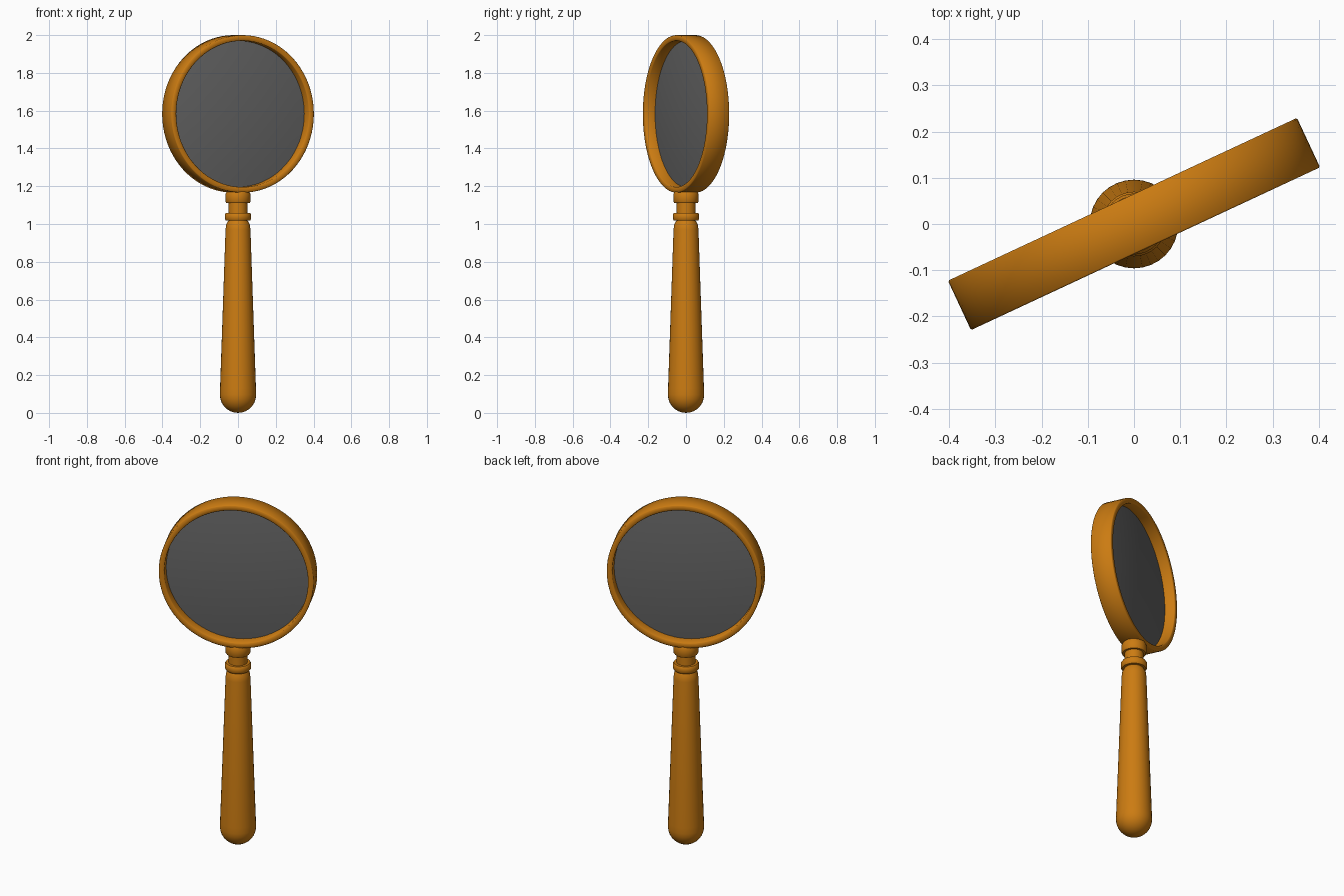
import bpy
import math
from mathutils import Matrix

cube = bpy.data.objects.get("Cube")
if cube:
    bpy.data.objects.remove(cube, do_unlink=True)


def material(name, colour):
    mat = bpy.data.materials.new(name)
    mat.use_nodes = True
    mat.diffuse_color = colour
    bsdf = next(n for n in mat.node_tree.nodes if n.type == "BSDF_PRINCIPLED")
    bsdf.inputs["Base Color"].default_value = colour
    return mat


wood = material("orange_wood", (0.6, 0.2, 0.006, 1))
glass = material("grey_glass", (0.13, 0.13, 0.13, 1))


def lathe(name, profile, steps, mat, matrix=Matrix(), closed=False, sharp=35):
    """Spin (radius, height) points around z; points on the axis become poles."""
    verts, faces, rings = [], [], []
    for r, h in profile:
        count = steps if r > 0 else 1
        rings.append([len(verts) + i for i in range(count)])
        for i in range(count):
            a = math.tau * i / steps
            verts.append((r * math.cos(a), r * math.sin(a), h))
    pairs = list(zip(rings, rings[1:]))
    if closed:
        pairs.append((rings[-1], rings[0]))
    for low, high in pairs:
        for i in range(steps):
            j = (i + 1) % steps
            corners = [low[i % len(low)], low[j % len(low)],
                       high[j % len(high)], high[i % len(high)]]
            faces.append(list(dict.fromkeys(corners)))
    mesh = bpy.data.meshes.new(name)
    mesh.from_pydata(verts, [], faces)
    mesh.materials.append(mat)
    obj = bpy.data.objects.new(name, mesh)
    obj.matrix_world = matrix
    bpy.context.collection.objects.link(obj)
    bpy.ops.object.select_all(action="DESELECT")
    obj.select_set(True)
    bpy.context.view_layer.objects.active = obj
    bpy.ops.object.shade_smooth_by_angle(angle=math.radians(sharp))
    return obj


# Grip: rounded butt, long taper, rounded shoulder
R = 0.096
butt = [(R * math.sin(a), R * (1 - math.cos(a)))
        for a in (math.pi / 2 * i / 7 for i in range(8))]
lathe("grip", butt + [(0.095, 0.13), (0.066, 0.97), (0.063, 0.995),
                      (0.053, 1.015), (0, 1.02)], 32, wood)

# Turned neck with a bead and an upper collar
lathe("neck", [(0, 1.0), (0.05, 1.0), (0.05, 1.18), (0, 1.18)], 32, wood)
lathe("bead", [(0, 1.018), (0.064, 1.018), (0.07, 1.027), (0.07, 1.05),
               (0.064, 1.059), (0, 1.059)], 32, wood)
lathe("collar", [(0, 1.112), (0.062, 1.112), (0.066, 1.118), (0.066, 1.16),
                 (0.06, 1.172), (0, 1.172)], 32, wood)

# Turned head: the rim and lens share one axis
head = (Matrix.Translation((0, 0, 1.583)) @ Matrix.Rotation(math.radians(25), 4, "Z")
        @ Matrix.Rotation(math.radians(90), 4, "X"))
lathe("rim", [(0.387, -0.056), (0.39, -0.059), (0.414, -0.059), (0.417, -0.056),
              (0.417, 0.056), (0.414, 0.059), (0.39, 0.059), (0.387, 0.056)],
      80, wood, head, closed=True, sharp=50)

# Gently convex lens
SAG = 0.025
curve = [(0.39 * i / 8, SAG * (1 - (i / 8) ** 2)) for i in range(9)]
lens = [(r, -h) for r, h in curve] + curve[-2::-1]
lathe("lens", lens, 80, glass, head, sharp=60)
